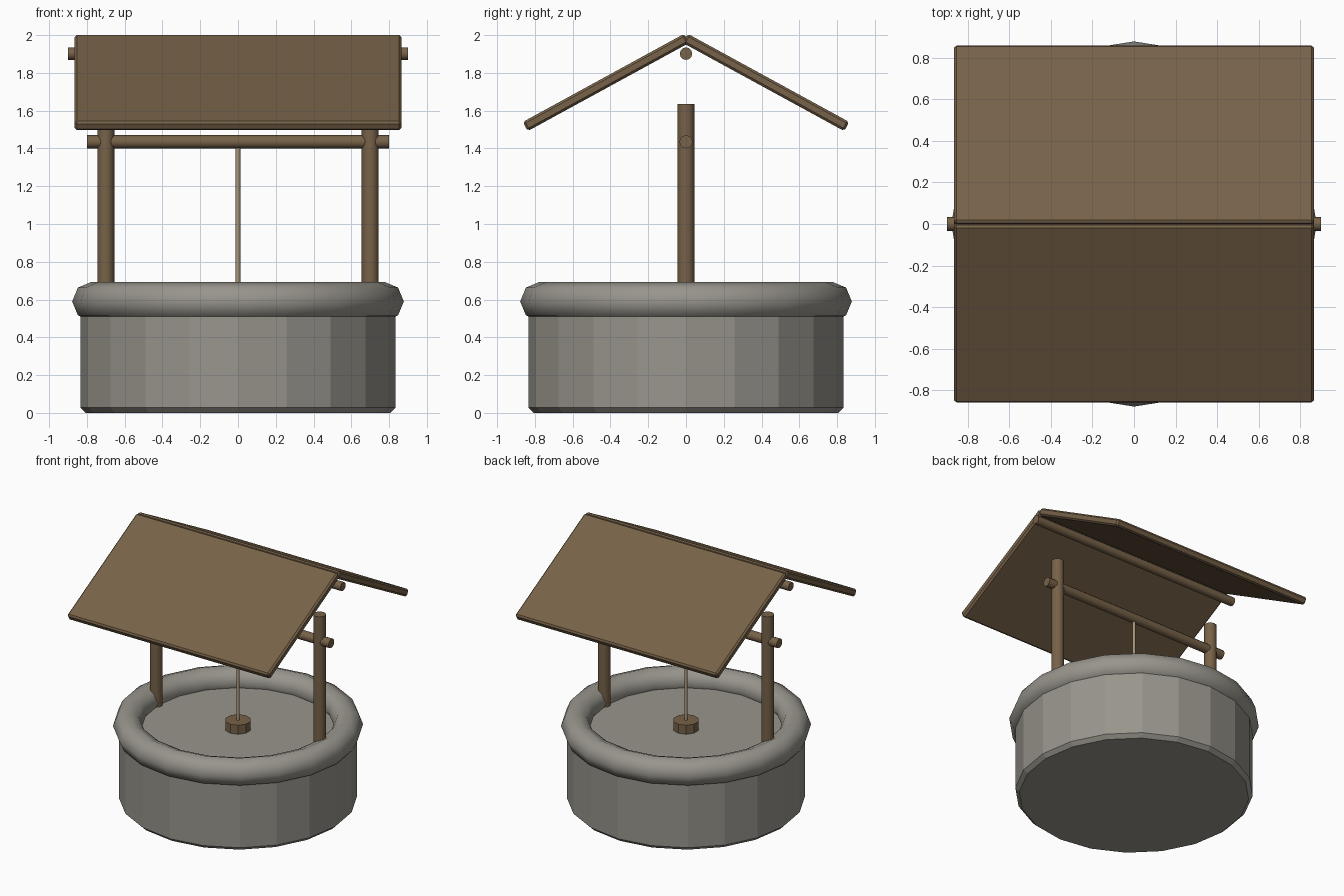
import bpy, math
from mathutils import Vector

if "Cube" in bpy.data.objects:
    bpy.data.objects.remove(bpy.data.objects["Cube"])


def material(name, rgb):
    m = bpy.data.materials.new(name)
    m.diffuse_color = (*rgb, 1)
    m.use_nodes = True
    m.node_tree.nodes["Principled BSDF"].inputs["Base Color"].default_value = m.diffuse_color
    return m


WOOD = material("wood", (0.184, 0.122, 0.065))
STONE = material("stone", (0.314, 0.30, 0.263))
ROPE = material("rope_fibre", (0.40, 0.31, 0.20))


def finish(name, mat, bevel=0, smooth=False):
    ob = bpy.context.object
    ob.name = name
    ob.data.materials.append(mat)
    if smooth:
        bpy.ops.object.shade_smooth_by_angle(angle=math.radians(60))
    if bevel:
        mod = ob.modifiers.new("bevel", 'BEVEL')
        mod.width = bevel
        mod.segments = 1
        mod.limit_method = 'ANGLE'
        mod.angle_limit = math.radians(40)
    return ob


def rod(name, start, end, radius, sides, mat, bevel=0, smooth=True):
    a, b = Vector(start), Vector(end)
    axis = b - a
    bpy.ops.mesh.primitive_cylinder_add(
        vertices=sides, radius=radius, depth=axis.length, location=(a + b) / 2,
        rotation=axis.to_track_quat('Z', 'Y').to_euler())
    return finish(name, mat, bevel, smooth)


# stone drum and rounded rim
rod("well_wall", (0, 0, 0), (0, 0, 0.56), 0.835, 20, STONE, bevel=0.028, smooth=False)
bpy.ops.mesh.primitive_torus_add(major_segments=20, minor_segments=8, major_radius=0.774,
                                 minor_radius=0.104, location=(0, 0, 0.59))
finish("well_rim", STONE, smooth=True)

# posts, winding axle and ridge pole
for side, label in ((-1, "left"), (1, "right")):
    rod(label + "_post", (0.7 * side, 0, 0.53), (0.7 * side, 0, 1.635), 0.045, 12, WOOD)
rod("axle", (-0.8, 0, 1.435), (0.8, 0, 1.435), 0.035, 12, WOOD)
rod("ridge_pole", (-0.9, 0, 1.902), (0.9, 0, 1.902), 0.033, 12, WOOD)

# rope and bucket
rod("rope", (0, 0, 0.6), (0, 0, 1.435), 0.012, 8, ROPE)
rod("bucket", (0, 0, 0.5), (0, 0, 0.63), 0.092, 10, WOOD, smooth=False)

# two sloping roof panels that meet at the ridge
pitch = 0.5
for side, label in ((-1, "front"), (1, "back")):
    low = Vector((0, 0.851, 1.516))
    up = Vector((0, -math.cos(pitch), math.sin(pitch)))
    length = low.y / math.cos(pitch) + 0.004
    mid = low + up * length / 2
    bpy.ops.mesh.primitive_cube_add(size=1, location=(0, mid.y * side, mid.z),
                                    rotation=(-pitch * side, 0, 0))
    bpy.context.object.scale = (1.73, length, 0.055)
    bpy.ops.object.transform_apply(location=False, rotation=False, scale=True)
    finish(label + "_roof_panel", WOOD, bevel=0.012)
